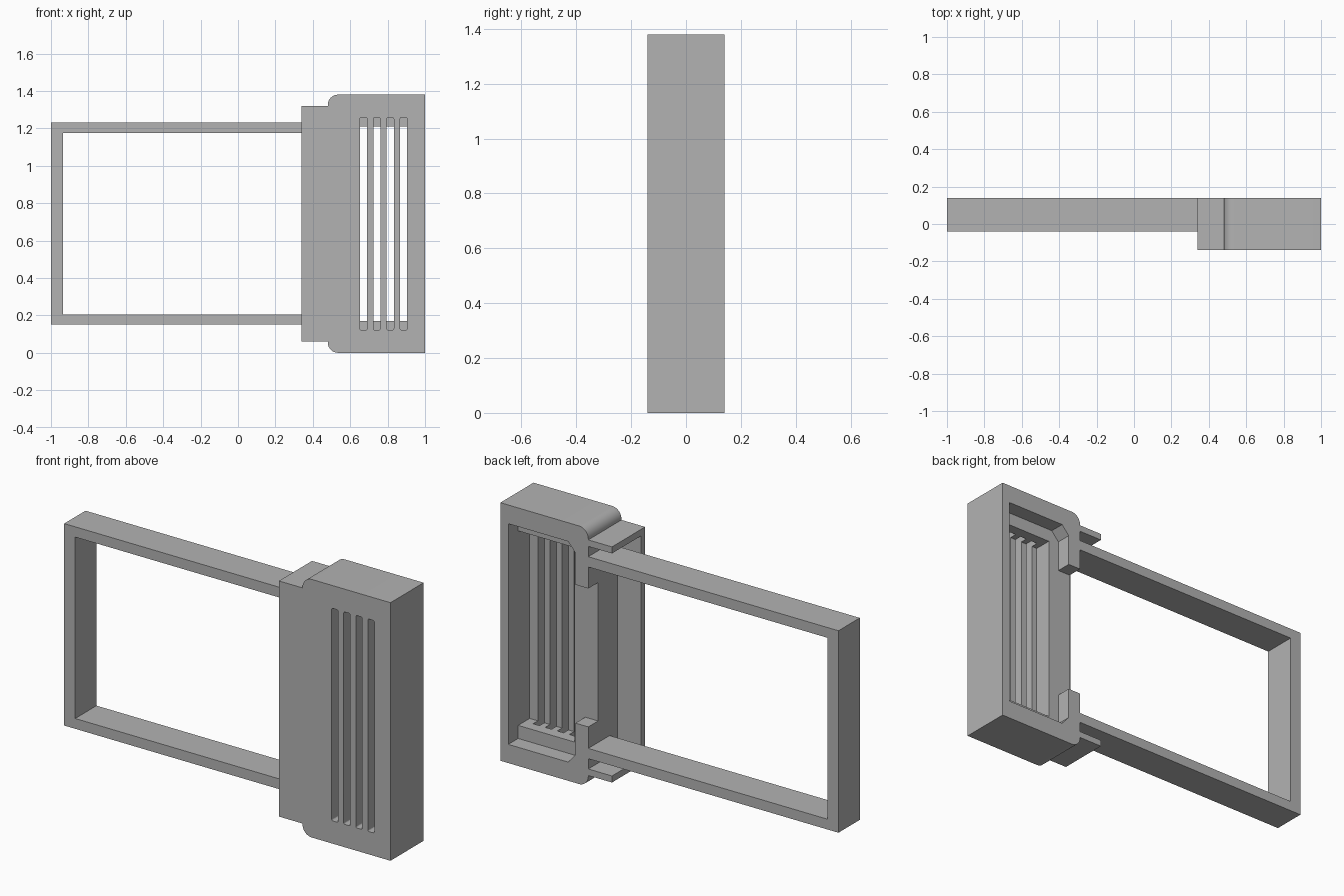
import bpy, bmesh
from math import sin, cos, radians

HEIGHT = 1.38

cube = bpy.data.objects.get("Cube")
if cube:
    bpy.data.objects.remove(cube, do_unlink=True)

grey = bpy.data.materials.new("plain grey")
grey.use_nodes = True
colour = (0.45, 0.45, 0.45, 1)
grey.diffuse_color = colour
grey.node_tree.nodes["Principled BSDF"].inputs["Base Color"].default_value = colour


def mirrored(lower):
    """Close a lower-half (x, z) profile with its reflection about mid height."""
    return lower + [(x, HEIGHT - z) for x, z in reversed(lower)]


def prism(name, profile, y0, y1, corner=0):
    """Extrude an (x, z) profile from y0 to y1, optionally rounding its corners."""
    bm = bmesh.new()
    bm.faces.new([bm.verts.new((x, y0, z)) for x, z in profile])
    if corner:
        bmesh.ops.bevel(bm, geom=bm.verts[:], offset=corner, segments=3,
                        profile=0.5, affect='VERTICES')
    out = bmesh.ops.extrude_face_region(bm, geom=bm.faces[:])
    moved = [v for v in out["geom"] if isinstance(v, bmesh.types.BMVert)]
    bmesh.ops.translate(bm, verts=moved, vec=(0, y1 - y0, 0))
    bmesh.ops.recalc_face_normals(bm, faces=bm.faces[:])
    mesh = bpy.data.meshes.new(name)
    bm.to_mesh(mesh)
    bm.free()
    mesh.materials.append(grey)
    obj = bpy.data.objects.new(name, mesh)
    bpy.context.collection.objects.link(obj)
    return obj


def activate(obj):
    bpy.ops.object.select_all(action='DESELECT')
    obj.select_set(True)
    bpy.context.view_layer.objects.active = obj


def cut(obj, cutter):
    """Subtract the cutter, then discard it."""
    cutter.hide_render = True
    mod = obj.modifiers.new("cut", 'BOOLEAN')
    mod.operation, mod.solver, mod.object = 'DIFFERENCE', 'EXACT', cutter
    activate(obj)
    bpy.ops.object.modifier_apply(modifier=mod.name)
    bpy.data.objects.remove(cutter, do_unlink=True)


# Housing block with rounded shoulders and a narrower flange
r = 0.055
shoulder = [(0.48 + r + r * cos(radians(a)), r + r * sin(radians(a)))
            for a in [270 - 90 * i / 10 for i in range(11)]]
housing = prism("housing", mirrored([(1, 0)] + shoulder + [(0.48, 0.06), (0.34, 0.06)]),
                -0.14, 0.14)

# Hollow flange: leaves thin front, top and bottom plates
cut(housing, prism("flange_cutter", mirrored([(0.48, 0.095), (0.2, 0.095)]), -0.105, 0.3))

# Rear pocket with chamfered corners and a notch through the inner wall
pocket = [(0.953, 0.1), (0.6, 0.1), (0.556, 0.15), (0.556, 0.32), (0.4, 0.32)]
cut(housing, prism("pocket_cutter", mirrored(pocket), 0.057, 0.3))

# Deeper pocket behind the grille
cut(housing, prism("deep_cutter", mirrored([(0.953, 0.17), (0.62, 0.17)]), -0.04, 0.1))

# Four vertical grille slots
for i in range(4):
    x = 0.652 + 0.0715 * i
    cut(housing, prism("slot_cutter", mirrored([(x + 0.038, 0.122), (x, 0.122)]),
                       -0.3, 0.0, corner=0.008))

activate(housing)
bpy.ops.object.shade_smooth_by_angle(angle=radians(25))

# U-shaped loop frame reaching out from the housing
prism("loop_frame", [(0.48, 0.15), (-1, 0.15), (-1, 1.23), (0.48, 1.23),
                     (0.48, 1.175), (-0.935, 1.175), (-0.935, 0.205), (0.48, 0.205)],
      -0.04, 0.14)
